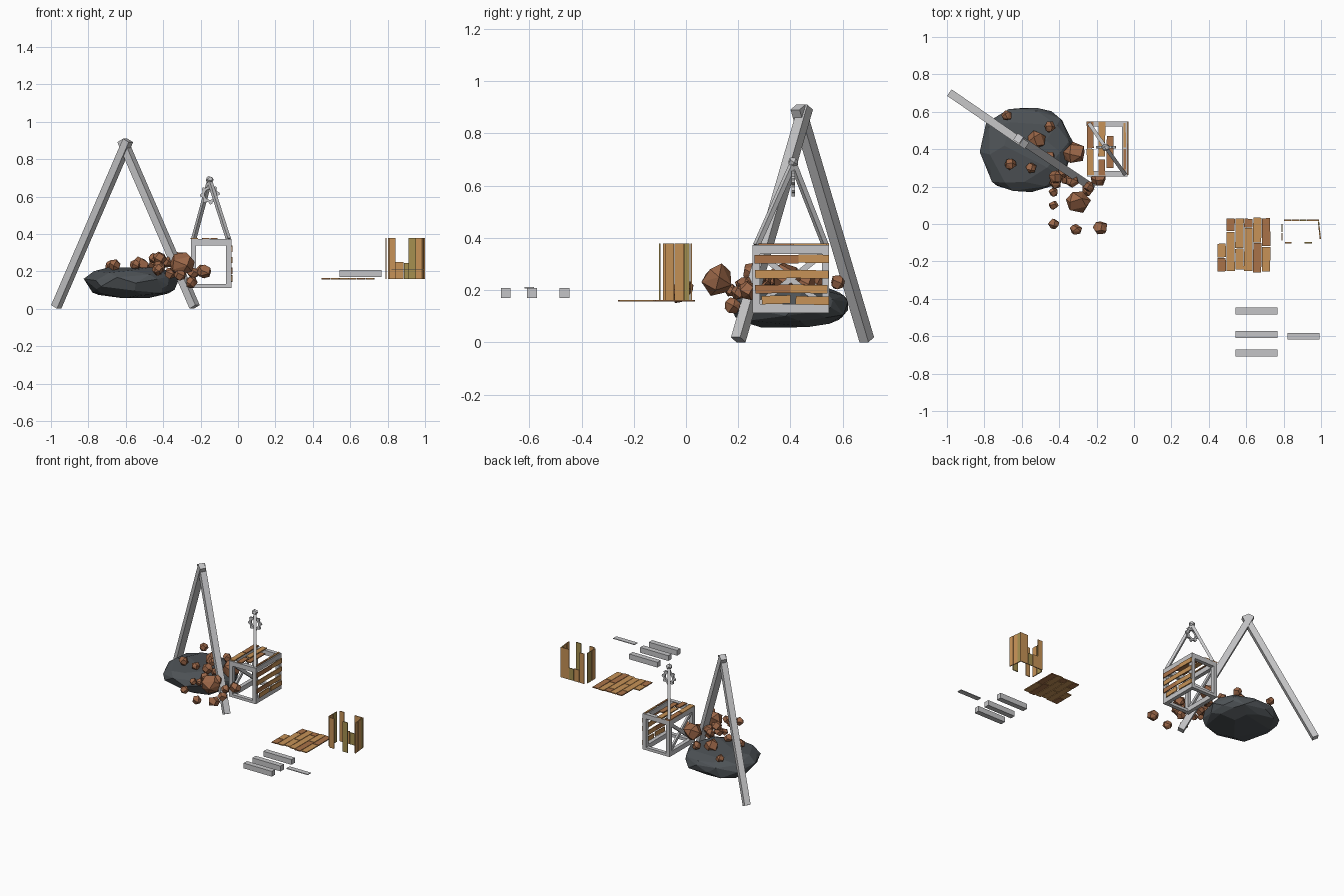
import bpy, bmesh, math, random
from mathutils import Vector, Matrix

if "Cube" in bpy.data.objects:
    bpy.data.objects.remove(bpy.data.objects["Cube"])

random.seed(7)


def mat(name, rgb):
    m = bpy.data.materials.new(name)
    m.diffuse_color = (*rgb, 1)
    m.use_nodes = True
    m.node_tree.nodes["Principled BSDF"].inputs["Base Color"].default_value = m.diffuse_color
    return m


GREY = mat("pale grey beam", (0.56, 0.56, 0.57))
SLATE = mat("dark slate", (0.075, 0.085, 0.093))
ORE = mat("brown ore", (0.33, 0.135, 0.065))
WOOD = mat("light wood", (0.57, 0.29, 0.095))
WOOD2 = mat("red wood", (0.40, 0.17, 0.065))
OLIVE = mat("olive wood", (0.38, 0.28, 0.08))


def finish(name, bm, m):
    bmesh.ops.recalc_face_normals(bm, faces=bm.faces[:])
    me = bpy.data.meshes.new(name)
    bm.to_mesh(me)
    bm.free()
    me.materials.append(m)
    ob = bpy.data.objects.new(name, me)
    bpy.context.collection.objects.link(ob)
    return ob


def box(name, lo, hi, m, tilt=None):
    """Axis box between two corners; tilt = (axis, angle) about its centre."""
    lo, hi = Vector(lo), Vector(hi)
    bm = bmesh.new()
    bmesh.ops.create_cube(bm, size=1)
    s = Matrix.Diagonal((*(hi - lo), 1))
    r = Matrix.Rotation(tilt[1], 4, tilt[0]) if tilt else Matrix()
    bm.transform(Matrix.Translation((lo + hi) / 2) @ r @ s)
    return finish(name, bm, m)


def beam(name, a, b, w, m=GREY, d=None):
    """Square beam from a to b, two sides kept upright."""
    a, b = Vector(a), Vector(b)
    z = (b - a).normalized()
    x = z.cross(Vector((0, 0, 1)))
    x = x.normalized() if x.length > 1e-4 else Vector((1, 0, 0))
    y = z.cross(x)
    rot = Matrix((x, y, z)).transposed().to_4x4()
    bm = bmesh.new()
    bmesh.ops.create_cube(bm, size=1)
    bm.transform(Matrix.Translation((a + b) / 2) @ rot @
                 Matrix.Diagonal((w, d or w, (b - a).length, 1)))
    return finish(name, bm, m)


def boulder(name, c, size, m, n, power=1.0):
    """Faceted stone: hull of points spread over a rounded box."""
    bm = bmesh.new()
    off = random.uniform(0, 6)
    for i in range(n):
        z = 1 - 2 * (i + .5) / n
        a = off + i * 2.39996 + random.uniform(-.25, .25)
        r = math.sqrt(1 - z * z)
        p = [r * math.cos(a), r * math.sin(a), z]
        p = [math.copysign(abs(v) ** power, v) * random.uniform(.93, 1.04) for v in p]
        bm.verts.new([c[k] + p[k] * size[k] for k in range(3)])
    res = bmesh.ops.convex_hull(bm, input=bm.verts[:])
    bmesh.ops.delete(bm, geom=[v for v in bm.verts if not v.link_faces], context='VERTS')
    bmesh.ops.dissolve_limit(bm, angle_limit=.2, verts=bm.verts[:], edges=bm.edges[:])
    return finish(name, bm, m)


# A-frame legs crossing at the top
beam("front_leg", (-.232, .200, .01), (-.618, .458, .9), .042)
beam("rear_leg", (-.972, .692, .01), (-.588, .428, .9), .042)

# Large dark boulder
boulder("boulder", (-.57, .40, .14), (.25, .23, .09), SLATE, 60, .85)

# Ore chunks: x, y, z, radius
chunks = [(-.68, .58, .23, .030), (-.45, .52, .24, .032), (-.52, .45, .23, .052),
          (-.66, .32, .235, .033), (-.55, .30, .235, .030), (-.45, .36, .27, .030),
          (-.32, .38, .25, .062), (-.42, .25, .27, .038), (-.375, .28, .25, .034),
          (-.42, .22, .22, .034), (-.33, .23, .22, .036), (-.24, .20, .19, .030),
          (-.19, .24, .20, .040), (-.36, .24, .19, .034), (-.43, .17, .20, .026),
          (-.43, .10, .23, .026), (-.30, .12, .24, .066), (-.25, .18, .14, .034),
          (-.43, .00, .21, .030), (-.31, -.03, .18, .032), (-.18, -.02, .20, .040)]
for i, (x, y, z, r) in enumerate(chunks):
    boulder(f"ore_chunk_{i}", (x, y, z), (r * 1.05, r, r), ORE, 13)

# Cage frame
X0, X1, Y0, Y1, Z0, Z1, T = -.252, -.036, .255, .548, .112, .372, .028
for x in (X0, X1 - T):
    for y in (Y0, Y1 - T):
        box("cage_post", (x, y, Z0), (x + T, y + T, Z1), GREY)
    for z in (Z0, Z1 - .034):
        box("cage_side_rail", (x, Y0 + T, z), (x + T, Y1 - T, z + .034), GREY)
for y in (Y0, Y1 - T):
    for z in (Z0, Z1 - .034):
        box("cage_cross_rail", (X0 + T, y, z), (X1 - T, y + T, z + (.02 if z == Z0 else .034)), GREY)

# Crossed braces on the left side
beam("cage_brace", (X0 + .01, Y0 + .02, Z0 + .03), (X0 + .01, Y1 - .02, Z1 - .03), .014, d=.022)
beam("cage_brace", (X0 + .014, Y1 - .02, Z0 + .03), (X0 + .014, Y0 + .02, Z1 - .03), .014, d=.022)

# Cage planks: right wall, then lid
for z, a, b, m, t in [(.318, .262, .43, WOOD2, .0), (.320, .43, .548, WOOD, -.02),
                      (.261, .265, .44, WOOD, .01), (.260, .44, .546, WOOD, -.01),
                      (.204, .265, .40, WOOD2, .02), (.204, .40, .542, WOOD, -.02),
                      (.163, .29, .40, WOOD, .03), (.160, .42, .548, WOOD, -.02)]:
    box("cage_wall_plank", (X1, a, z - .016), (X1 + .007, b, z + .016), m, ('X', t))
for x, a, b, m in [(-.234, .262, .40, WOOD), (-.234, .405, .548, WOOD2),
                   (-.172, .26, .345, WOOD2), (-.172, .36, .548, WOOD),
                   (-.128, .30, .47, WOOD2), (-.050, .27, .40, WOOD2), (-.050, .41, .54, WOOD)]:
    w = .006 if x > -.1 else .018
    box("cage_lid_plank", (x - w, a, Z1), (x + w, b, Z1 + .007), m, ('Z', random.uniform(-.03, .03)))

# Hanger rods from opposite corners, with hook and toothed ring
APEX = (-.152, .41, .685)
beam("hanger_rod", (X0 + .015, Y1 - .015, Z1), APEX, .020)
beam("hanger_rod", (X1 - .015, Y0 + .015, Z1), APEX, .020)
boulder("hanger_cap", (-.152, .41, .69), (.022, .022, .020), GREY, 14)
box("hanger_link", (-.158, .405, .645), (-.146, .415, .69), GREY)

bm = bmesh.new()
rings = []
N = 32
for i in range(N):
    a = 2 * math.pi * i / N
    ro = .053 if i % 4 < 2 else .042
    rings.append([bm.verts.new((-.15 + r * math.cos(a), .41 + y, .611 + r * math.sin(a)))
                  for r, y in ((ro, -.007), (ro, .007), (.029, .007), (.029, -.007))])
for i in range(N):
    p, q = rings[i], rings[(i + 1) % N]
    for k in range(4):
        bm.faces.new((p[k], q[k], q[(k + 1) % 4], p[(k + 1) % 4]))
finish("toothed_ring", bm, GREY)

# Plank floor panel: six columns, each broken at a different place
for i in range(6):
    x = .447 + i * .0475
    lo = -.252 + random.uniform(-.008, .012)
    hi = (-.105 if i == 0 else .033) + random.uniform(-.008, .004)
    cut = [-.18, -.04, -.13, -.02, -.10, -.12][i]
    for a, b, m in ((lo, cut - .002, (WOOD2, WOOD)[i % 4 > 0]),
                    (cut + .002, hi, (WOOD, WOOD2)[i in (1, 3, 5)])):
        box("floor_plank", (x, a, .156), (x + .044, b, .163), m,
            ('Z', random.uniform(-.03, .03)))

# Fence of upright planks around a small rectangle
B, Tp = .16, .378
for x, w, z0, z1, m in [(.808, .034, B, Tp, WOOD), (.912, .040, B, Tp, OLIVE)]:
    box("front_fence_plank", (x, -.103, z0), (x + w, -.097, z1), m)
for x, w, z1, m in [(.803, .036, Tp, WOOD), (.842, .042, .25, WOOD),
                    (.888, .034, .245, OLIVE), (.925, .034, Tp, WOOD), (.960, .030, Tp, WOOD)]:
    box("back_fence_plank", (x, .017, B), (x + w, .023, z1), m)
for y, w, m in [(-.088, .040, WOOD), (-.042, .042, OLIVE)]:
    box("left_fence_plank", (.789, y, B), (.795, y + w, Tp), m)
for y, w, x, m in [(-.080, .034, .994, WOOD), (-.044, .036, .990, WOOD), (-.006, .020, .987, OLIVE)]:
    box("right_fence_plank", (x - .003, y, B), (x + .004, y + w, Tp), m, ('Z', .12))

# Spare grey beams and a thin strip
for y in (-.465, -.59, -.69):
    box("spare_beam", (.542, y - .019, .17), (.768, y + .019, .208), GREY)
box("thin_strip", (.822, -.618, .206), (.992, -.582, .211), GREY)
